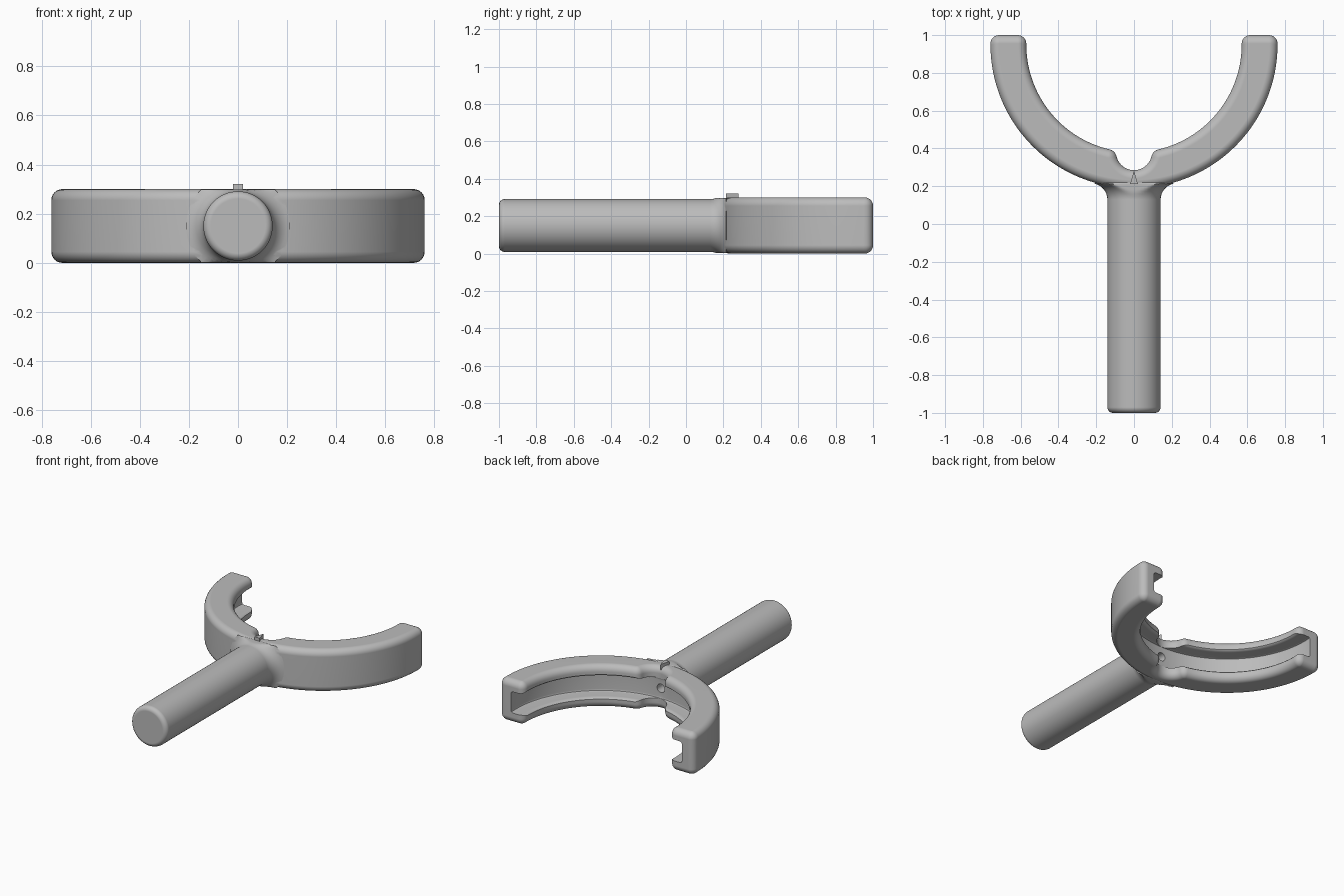
import bpy, bmesh, math
from math import sin, cos, pi, atan2, radians

if "Cube" in bpy.data.objects:
    bpy.data.objects.remove(bpy.data.objects["Cube"], do_unlink=True)

grey = bpy.data.materials.new("plain grey")
grey.use_nodes = True
grey.diffuse_color = (0.5, 0.5, 0.5, 1)
grey.node_tree.nodes["Principled BSDF"].inputs["Base Color"].default_value = (0.5, 0.5, 0.5, 1)


def finish(name, bm):
    bmesh.ops.remove_doubles(bm, verts=bm.verts[:], dist=1e-5)
    bmesh.ops.recalc_face_normals(bm, faces=bm.faces[:])
    mesh = bpy.data.meshes.new(name)
    bm.to_mesh(mesh)
    bm.free()
    mesh.materials.append(grey)
    ob = bpy.data.objects.new(name, mesh)
    bpy.context.collection.objects.link(ob)
    return ob


def loft(name, rings, caps=True, wrap=False):
    """Skin a list of closed rings of equal length."""
    bm = bmesh.new()
    rows = [[bm.verts.new(p) for p in ring] for ring in rings]
    pairs = list(zip(rows, rows[1:])) + ([(rows[-1], rows[0])] if wrap else [])
    for low, high in pairs:
        for i in range(len(low)):
            j = (i + 1) % len(low)
            bm.faces.new((low[i], low[j], high[j], high[i]))
    if caps:
        bm.faces.new(rows[0])
        bm.faces.new(rows[-1])
    return finish(name, bm)


def combine(target, other, operation):
    mod = target.modifiers.new(operation, "BOOLEAN")
    mod.operation, mod.object, mod.solver = operation, other, "EXACT"
    bpy.context.view_layer.objects.active = target
    bpy.ops.object.modifier_apply(modifier=mod.name)
    bpy.data.objects.remove(other, do_unlink=True)


# Main dimensions
HEIGHT, MID = 0.3, 0.15
CY, OUTER, INNER = 0.95, 0.76, 0.57       # fork arc
NY, NOTCH, FILLET = 0.38, 0.095, 0.05     # notch at the root of the fork
EDGE = 0.045                              # edge rounding

# Centre of the fillet joining the notch to the inner arc
a, b, c = INNER + FILLET, CY - NY, NOTCH + FILLET
turn = math.acos((a * a + b * b - c * c) / (2 * a * b))
FX, FY = a * sin(turn), CY - a * cos(turn)

# Half outline as arcs: x, y, radius, +1 convex / -1 concave, start, end, steps
ARCS = [
    (0, CY, OUTER, 1, -pi / 2, 0, 40),
    (OUTER - EDGE, 1 - EDGE, EDGE, 1, 0, pi / 2, 6),
    (INNER + EDGE, 1 - EDGE, EDGE, 1, pi / 2, pi, 6),
    (0, CY, INNER, -1, 0, turn - pi / 2, 36),
    (FX, FY, FILLET, 1, atan2(CY - FY, -FX), atan2(NY - FY, -FX), 8),
    (0, NY, NOTCH, -1, atan2(FY - NY, FX), -pi / 2, 12),
]


def outline(inset, z):
    half = []
    for x, y, r, sign, start, end, steps in ARCS:
        for i in range(steps + 1):
            t = start + (end - start) * i / steps
            rr = r - sign * inset
            half.append((x + rr * cos(t), y + rr * sin(t), z))
    return half + [(-x, y, z) for x, y, z in reversed(half[1:-1])]


# Fork body with rounded top and bottom edges
steps = [i * pi / 12 for i in range(7)]
layers = [(0.98 * EDGE * (1 - sin(t)), EDGE * (1 - cos(t))) for t in steps]
rings = [outline(d, z) for d, z in layers]
rings += [outline(d, HEIGHT - z) for d, z in reversed(layers)]
body = loft("fork_and_handle", rings)

# Channel along the inside of the fork, with softened lips
top_half = [(0.4, 0.12), (0.558, 0.105), (0.566, 0.09), (0.578, 0.079), (0.595, 0.075),
            (0.655, 0.075), (0.666, 0.07), (0.67, 0.06)]
profile = [(r, MID + h) for r, h in top_half] + [(r, MID - h) for r, h in reversed(top_half)]
N = 160
channel = loft("channel_cutter",
               [[(r * cos(2 * pi * i / N), CY + r * sin(2 * pi * i / N), z) for r, z in profile]
                for i in range(N)], caps=False, wrap=True)
combine(body, channel, "DIFFERENCE")


def rod(name, profile, sides=64):
    """Round part along y, kept within the thickness of the fork."""
    return loft(name, [[(r * cos(2 * pi * i / sides), y,
                         min(0.298, max(0.002, MID + r * sin(2 * pi * i / sides))))
                        for i in range(sides)] for r, y in profile])


# Handle: rounded butt, straight shaft, flare into the fork
R, BUTT, FLARE = 0.141, 0.03, 0.085
profile = [(R - BUTT + BUTT * sin(t), -1 + BUTT * (1 - cos(t))) for t in steps]
profile += [(R + FLARE * (1 - cos(t)), 0.13 + FLARE * sin(t)) for t in
            [radians(d) for d in range(0, 81, 10)]]
profile += [(0.14, 0.25)]
combine(body, rod("handle", profile), "UNION")

# Small bore in the floor of the notch
combine(body, rod("bore_cutter", [(0.03, 0.2), (0.03, 0.34)], 24), "DIFFERENCE")

# Raised pointer on top
pointer = loft("pointer", [[(-0.02, 0.213, z), (0.02, 0.213, z), (0, 0.282, z)]
                           for z in (0.28, 0.32)])

# Smooth shading with crisp edges
bpy.ops.object.select_all(action="DESELECT")
body.select_set(True)
bpy.context.view_layer.objects.active = body
bpy.ops.object.shade_smooth_by_angle(angle=radians(35))
weighted = body.modifiers.new("even_shading", "WEIGHTED_NORMAL")
weighted.keep_sharp = True
